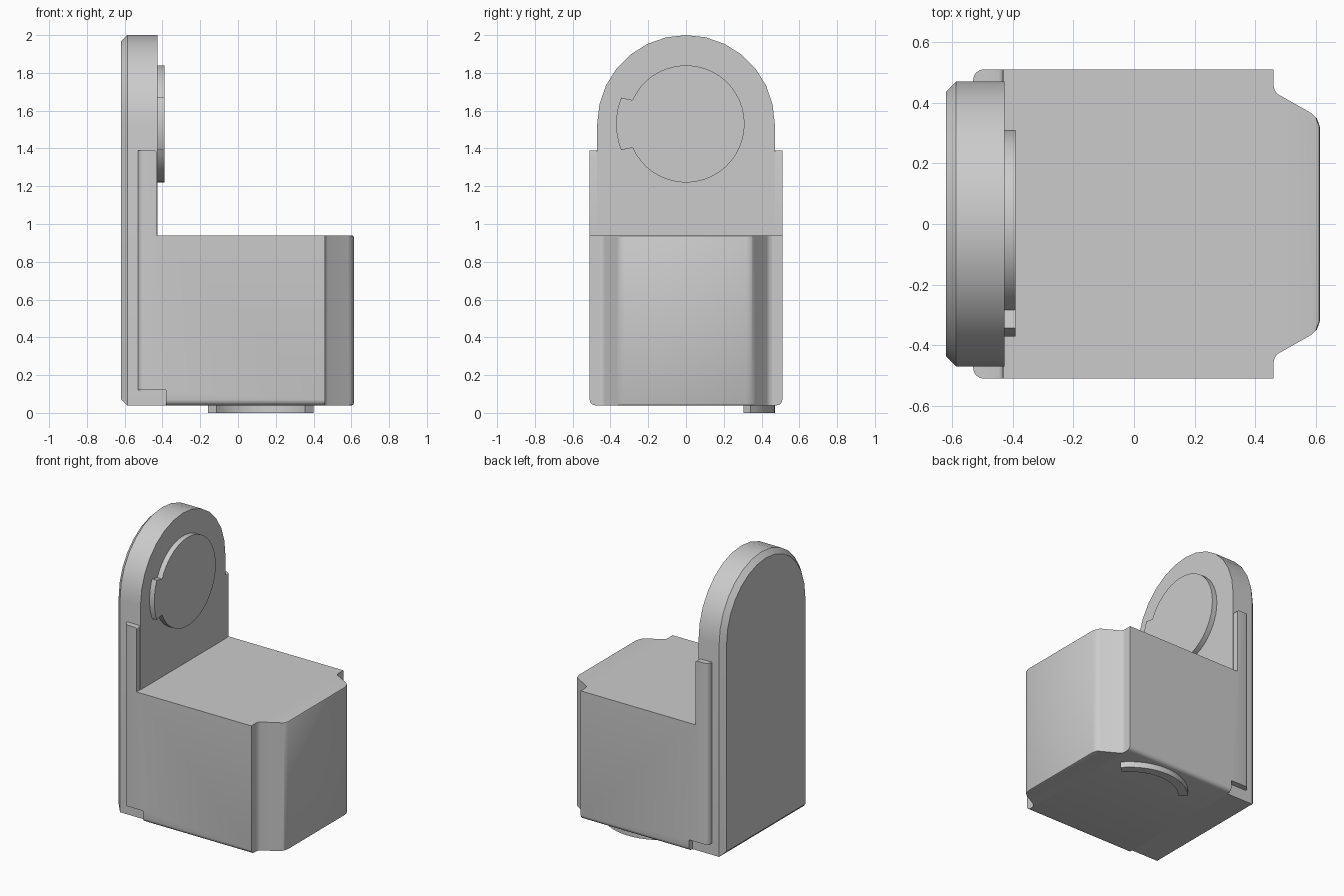
import bpy, bmesh, math
from mathutils import Vector

if "Cube" in bpy.data.objects:
    bpy.data.objects.remove(bpy.data.objects["Cube"], do_unlink=True)

grey = bpy.data.materials.new("plain_grey")
grey.use_nodes = True
grey.diffuse_color = (0.6, 0.6, 0.6, 1)
grey.node_tree.nodes["Principled BSDF"].inputs["Base Color"].default_value = (0.6, 0.6, 0.6, 1)


def prism(name, outline, axis, low, high, bevels=()):
    """Extrude a 2D outline along an axis; bevels are (edge rule, width, segments)."""
    def place(a, b, d):
        return {"x": (d, a, b), "y": (a, d, b), "z": (a, b, d)}[axis]
    bm = bmesh.new()
    face = bm.faces.new([bm.verts.new(place(a, b, low)) for a, b in outline])
    made = bmesh.ops.extrude_face_region(bm, geom=[face])["geom"]
    shift = Vector(place(0, 0, high - low))
    bmesh.ops.translate(bm, vec=shift, verts=[v for v in made if isinstance(v, bmesh.types.BMVert)])
    bmesh.ops.recalc_face_normals(bm, faces=bm.faces)
    for rule, width, segments in bevels:
        edges = [e for e in bm.edges if rule(e.verts[0].co, e.verts[1].co)]
        bmesh.ops.bevel(bm, geom=edges, offset=width, segments=segments,
                        profile=0.5, affect="EDGES", clamp_overlap=True)
    mesh = bpy.data.meshes.new(name)
    bm.to_mesh(mesh)
    bm.free()
    mesh.materials.append(grey)
    obj = bpy.data.objects.new(name, mesh)
    bpy.context.collection.objects.link(obj)
    bpy.ops.object.select_all(action="DESELECT")
    obj.select_set(True)
    bpy.context.view_layer.objects.active = obj
    bpy.ops.object.shade_smooth_by_angle(angle=math.radians(30))
    return obj


def arc(cx, cy, r, start, end, steps):
    angles = [math.radians(start + (end - start) * i / steps) for i in range(steps + 1)]
    return [(cx + r * math.cos(a), cy + r * math.sin(a)) for a in angles]


def both(a, b, test):
    return test(a) and test(b)


# Arched back plate, chamfered around its rear edge
plate_outline = [(-0.47, 0.04), (0.47, 0.04)] + arc(0, 1.53, 0.47, 0, 180, 14)
prism("back_plate", plate_outline, "x", -0.62, -0.427,
      [(lambda a, b: both(a, b, lambda p: p.x < -0.61), 0.034, 1)])

# Raised dial with a tab on one side
dial = arc(0, 1.53, 0.31, -156, 156, 40) + arc(0, 1.53, 0.37, 158, 202, 8)
prism("dial", dial, "x", -0.44, -0.39)

# L-shaped shell: main block and the upright wings that hug the plate
shell = [(-0.53, 0.12), (-0.53, 1.39), (-0.43, 1.39), (-0.43, 0.94),
         (0.46, 0.94), (0.46, 0.04), (-0.38, 0.04), (-0.38, 0.12)]
prism("main_shell", shell, "y", -0.51, 0.51, [
    (lambda a, b: both(a, b, lambda p: p.x < -0.52) and abs(a.z - b.z) > 1, 0.035, 4),
    (lambda a, b: both(a, b, lambda p: p.z < 0.05) and abs(a.x - b.x) > 0.5, 0.03, 4),
    (lambda a, b: both(a, b, lambda p: p.z > 1.38 and p.x > -0.44), 0.015, 3)])

# Narrow foot joining the plate to the underside of the block
prism("plate_foot", [(-0.47, 0.04), (0.47, 0.04), (0.47, 0.14), (-0.47, 0.14)], "x", -0.5, -0.36)

# Tapered nose with softened corners
half = [(0.46, 0.455), (0.464, 0.44), (0.474, 0.428), (0.585, 0.365), (0.603, 0.348), (0.613, 0.32)]
nose = half + [(x, -y) for x, y in reversed(half)]
prism("nose", nose, "z", 0.04, 0.94,
      [(lambda a, b: both(a, b, lambda p: p.x > 0.602) and abs(a.z - b.z) < 0.01, 0.01, 2)])

# Curved rib under the block
rib = arc(0.12, 0.1, 0.37, 41, 139, 18) + arc(0.12, 0.1, 0.31, 139, 41, 18)
prism("bottom_rib", rib, "z", 0, 0.05)
